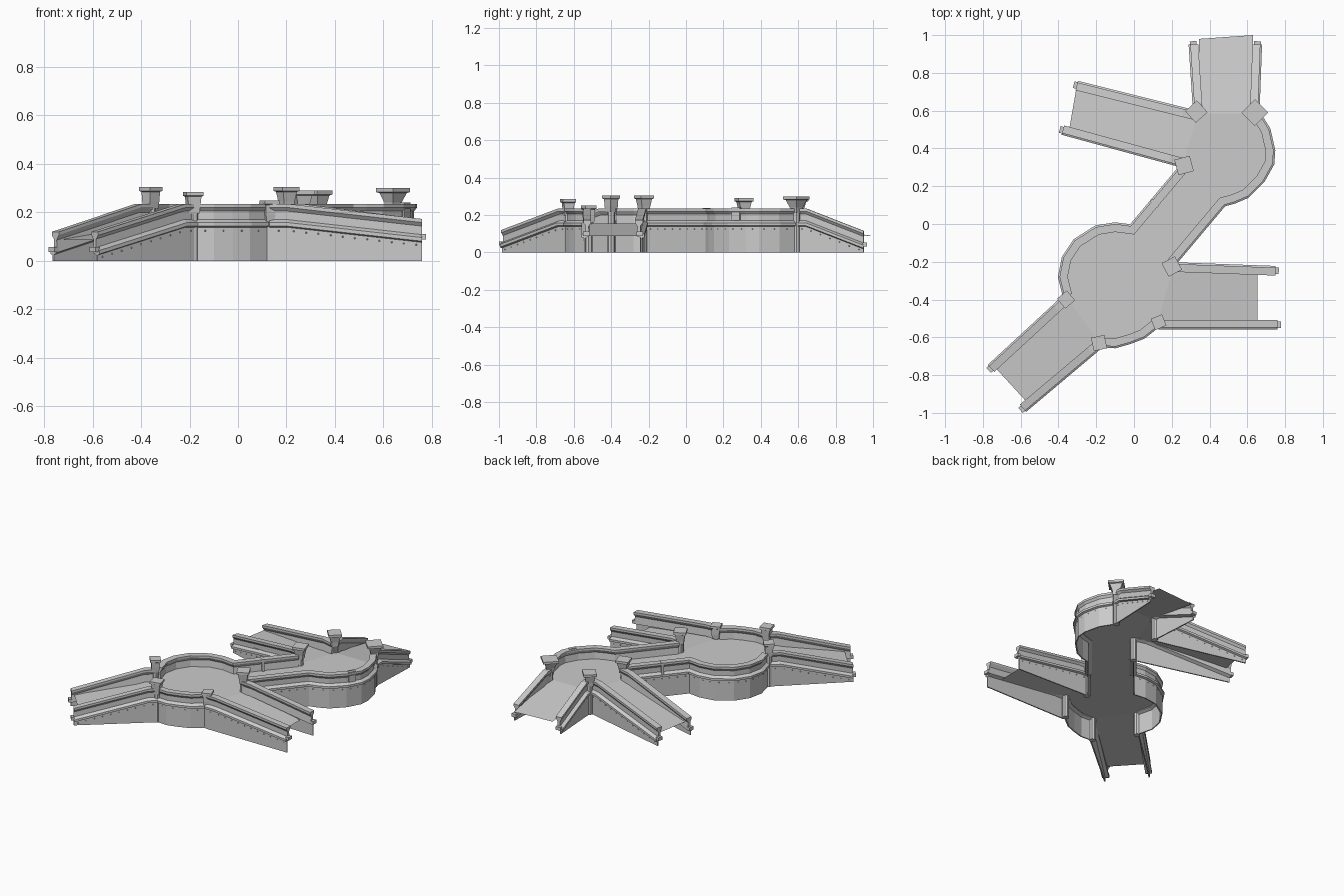
import bpy, math
from mathutils import Vector, Matrix

if "Cube" in bpy.data.objects:
    bpy.data.objects.remove(bpy.data.objects["Cube"])

DECK = 0.155

# cross-section of skirt, ledge and parapet: (outward offset, height)
SECTION = [(0, 0), (0, .138), (.013, .143), (.013, .158), (-.008, .17), (-.008, .205),
           (.004, .22), (.004, .235), (-.038, .235), (-.038, .222), (-.024, .2),
           (-.03, .15), (-.008, .14), (-.008, 0)]


def make(name, verts, faces):
    me = bpy.data.meshes.new(name)
    me.from_pydata([tuple(v) for v in verts], [], faces)
    me.update()
    ob = bpy.data.objects.new(name, me)
    bpy.context.collection.objects.link(ob)
    return ob


def loft(name, rings):
    n = len(rings[0])
    faces = [(i * n + j, i * n + (j + 1) % n, (i + 1) * n + (j + 1) % n, (i + 1) * n + j)
             for i in range(len(rings) - 1) for j in range(n)]
    faces += [tuple(reversed(range(n))), tuple(range((len(rings) - 1) * n, len(rings) * n))]
    return make(name, [v for r in rings for v in r], faces)


def box(name, loc, size, angle=0):
    m = Matrix.Translation(loc) @ Matrix.Rotation(angle, 4, 'Z')
    rings = [[m @ Vector((x * size[0] / 2, y * size[1] / 2, z * size[2] / 2))
              for x, y in ((-1, -1), (1, -1), (1, 1), (-1, 1))] for z in (-1, 1)]
    return loft(name, rings)


def wall(name, pts, side):
    """Sweep the wall section; points are x, y, drop; side +1 = outward is left."""
    P = [Vector(p[:2]) for p in pts]
    rings, bolts, faces = [], [], []
    for i, p in enumerate(P):
        a = (p - P[i - 1]).normalized() if i else (P[1] - p).normalized()
        b = (P[i + 1] - p).normalized() if i < len(P) - 1 else a
        t = (a + b).normalized()
        nrm = Vector((-t.y, t.x)) * side / max(.5, t.dot(a))
        d = pts[i][2] if len(pts[i]) > 2 else 0
        rings.append([(p.x + nrm.x * o, p.y + nrm.y * o, z - d if z else 0) for o, z in SECTION])
    loft(name, rings)
    # small bolts under the ledge
    for i in range(len(P) - 1):
        p, q = P[i], P[i + 1]
        t = (q - p).normalized()
        nrm = Vector((-t.y, t.x, 0)) * side * .003
        d0, d1 = [(pts[k][2] if len(pts[k]) > 2 else 0) for k in (i, i + 1)]
        n = max(1, int((q - p).length / .05))
        for k in range(n):
            f = (k + .5) / n
            xy = p.lerp(q, f)
            c = Vector((xy.x, xy.y, .125 - d0 - (d1 - d0) * f))
            s, tv = len(bolts), Vector((t.x, t.y, 0)) * .003
            up = Vector((0, 0, .003))
            bolts += [c - tv - up, c + tv - up, c + tv + up, c - tv + up, c + nrm]
            faces += [(s + j, s + (j + 1) % 4, s + 4) for j in range(4)]
    make(name + "_bolts", bolts, faces)


# curved parapet walls around the two platforms and the bridge
west = [(-.365, -.38), (-.39, -.28), (-.37, -.18), (-.31, -.09), (-.2, -.02),
        (-.1, -.004), (-.015, -.015), (.25, .30)]
east = [(.21, -.21), (.475, .105), (.53, .12), (.60, .15), (.68, .23), (.73, .32),
        (.735, .39), (.71, .50), (.66, .58)]
south = [(-.17, -.64), (-.10, -.645), (-.02, -.622), (.05, -.595), (.12, -.54)]
wall("west_parapet", west, 1)
wall("east_parapet", east, -1)
wall("south_parapet", south, -1)

# ramp walls: start, end, outward side, end drop
ramps = {
    "southwest_ramp_left": ((-.375, -.395), (-.765, -.755), -1, .115),
    "southwest_ramp_right": ((-.17, -.64), (-.58, -.985), 1, .115),
    "east_ramp_north": ((.20, -.215), (.75, -.235), 1, .062),
    "east_ramp_south": ((.13, -.545), (.76, -.545), -1, .062),
    "north_ramp_left": ((.325, .60), (.302, .95), 1, .12),
    "north_ramp_right": ((.652, .60), (.665, .95), -1, .12),
    "northwest_ramp_north": ((.34, .585), (-.30, .745), -1, .11),
    "northwest_ramp_south": ((.26, .31), (-.38, .485), 1, .11),
}
for name, (a, b, side, drop) in ramps.items():
    k = .12
    knee = (a[0] + (b[0] - a[0]) * k, a[1] + (b[1] - a[1]) * k, 0)
    wall(name, [(*a, 0), knee, (*b, drop)], side)
    t = (Vector(b) - Vector(a)).normalized()
    n = Vector((-t.y, t.x)) * side * -.012
    box(name + "_end_knob", (b[0] + n.x + t.x * .006, b[1] + n.y + t.y * .006, .162 - drop),
        (.022, .036, .022), math.atan2(t.y, t.x))

# deck sheet following the inside of the walls
outline = (west + [(.34, .585), (.64, .585)] + east[::-1] + south[::-1])
make("deck", [(x, y, DECK) for x, y in outline], [tuple(range(len(outline)))])


# sloping ramp floors
def ramp_floor(name, a, b, c, d, end=.087):
    make(name, [(*a, DECK), (*b, DECK), (*c, end), (*d, end)], [(0, 1, 2, 3)])


ramp_floor("southwest_ramp_floor", (-.365, -.38), (-.17, -.64), (-.57, -.94), (-.73, -.765))
ramp_floor("east_ramp_floor", (.12, -.54), (.21, -.21), (.655, -.25), (.655, -.53))
ramp_floor("north_ramp_floor", (.34, .585), (.64, .585), (.63, 1.0), (.345, .98))
ramp_floor("northwest_ramp_floor", (.25, .30), (.34, .585), (-.305, .72), (-.345, .49))

# posts with flared square caps: x, y, cap half width, top, turn
posts = [(-.36, -.40, .034, .305, 40), (-.185, -.63, .036, .285, 12), (.13, -.52, .032, .25, 22),
         (.20, -.225, .04, .305, 28), (.265, .31, .042, .29, 15), (.33, .595, .042, .29, 42),
         (.64, .59, .05, .30, 45)]
for i, (x, y, h, top, ang) in enumerate(posts):
    shaft = [[(x + .021 * math.cos(j * math.pi / 4), y + .021 * math.sin(j * math.pi / 4), z)
              for j in range(8)] for z in (0, top - .04)]
    loft(f"post_shaft_{i}", shaft)
    prof = [(.022, top - .09), (.025, top - .06), (h * .8, top - .02), (h, top - .016), (h, top)]
    r = Matrix.Rotation(math.radians(ang), 2)
    rings = []
    for s, z in prof:
        q = [r @ Vector(c) * s for c in ((-1, -1), (1, -1), (1, 1), (-1, 1))]
        rings.append([(x + v.x, y + v.y, z) for v in q])
    loft(f"post_cap_{i}", rings)

# joint plates on the bridge and the north platform
box("bridge_joint", (.11, .11, .195), (.016, .05, .085), math.radians(50))
box("platform_joint", (.69, .27, .205), (.022, .05, .07), math.radians(-30))
